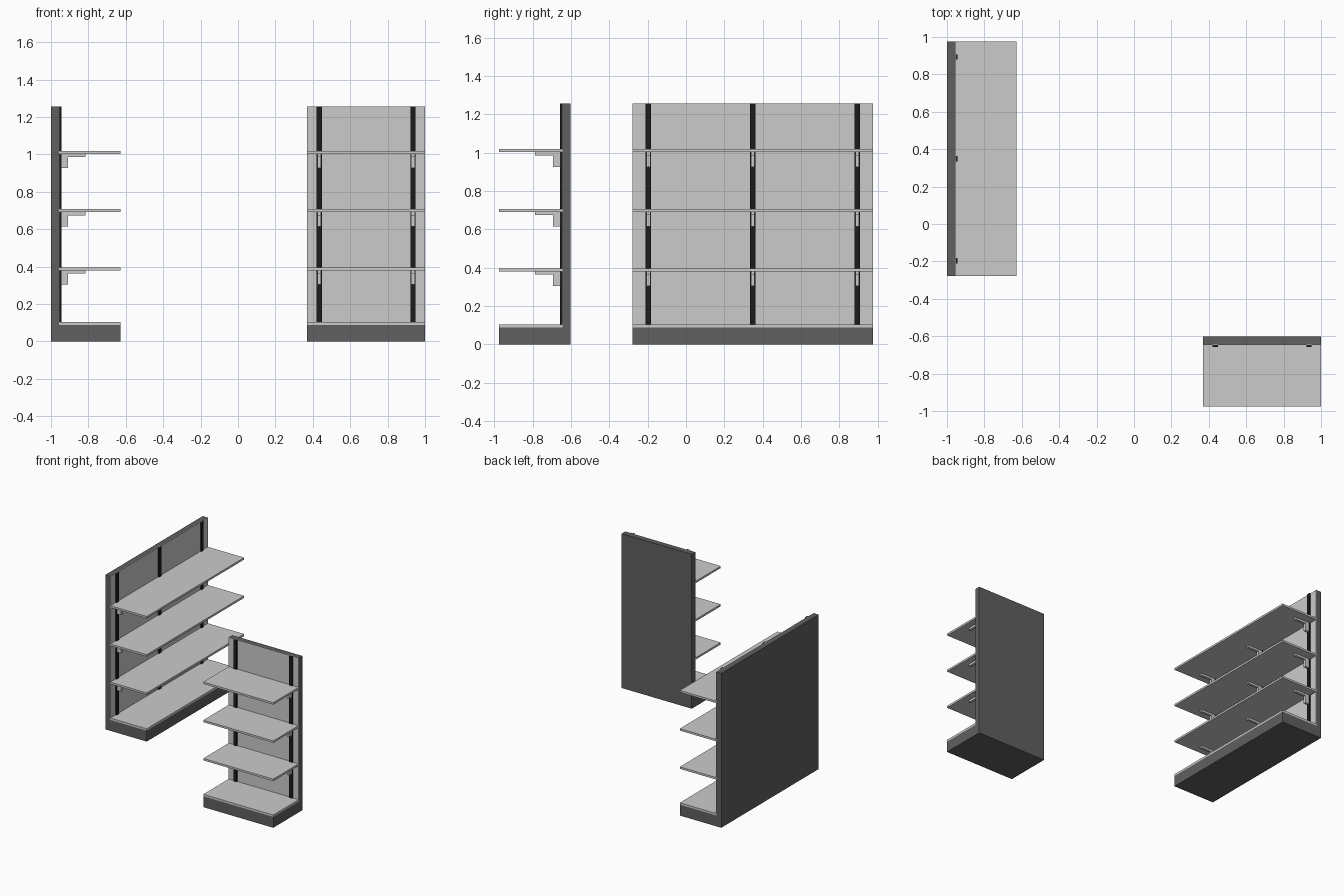
import bpy
import bmesh
from mathutils import Matrix, Vector

if "Cube" in bpy.data.objects:
    bpy.data.objects.remove(bpy.data.objects["Cube"])


def material(name, grey):
    m = bpy.data.materials.new(name)
    m.diffuse_color = (grey, grey, grey, 1)
    m.use_nodes = True
    m.node_tree.nodes["Principled BSDF"].inputs["Base Color"].default_value = m.diffuse_color
    return m


LIGHT = material("light_grey_metal", 0.60)
DARK = material("dark_grey_frame", 0.115)
BLACK = material("black_rail", 0.012)

DEPTH, HEIGHT = 0.373, 1.256
PANEL = 0.042            # back panel thickness
FACE = 0.046             # front of the light facing sheet
SHELF_TOPS = (0.396, 0.707, 1.018)
THICK = 0.016


def extrusion(name, profile, u0, u1, mat, place):
    """Extrude a (depth, height) profile along the unit's width u0..u1.
    Local axes: x = width, -y = away from the back, z = up."""
    bm = bmesh.new()
    face = bm.faces.new([bm.verts.new((u0, -d, z)) for d, z in profile])
    new = bmesh.ops.extrude_face_region(bm, geom=[face])["geom"]
    bmesh.ops.translate(bm, vec=Vector((u1 - u0, 0, 0)),
                        verts=[v for v in new if isinstance(v, bmesh.types.BMVert)])
    bmesh.ops.recalc_face_normals(bm, faces=bm.faces)
    bm.transform(place)
    me = bpy.data.meshes.new(name)
    bm.to_mesh(me)
    bm.free()
    me.materials.append(mat)
    bpy.context.collection.objects.link(bpy.data.objects.new(name, me))


def rect(d0, d1, z0, z1):
    return [(d0, z0), (d1, z0), (d1, z1), (d0, z1)]


def shelving(prefix, width, rails, place):
    h = width / 2

    # L-shaped frame: plinth and back panel in one profile
    extrusion(prefix + "_frame",
              [(0, 0), (DEPTH, 0), (DEPTH, 0.088), (PANEL, 0.088),
               (PANEL, HEIGHT), (0, HEIGHT)], -h, h, DARK, place)
    # light facing sheet and base deck
    extrusion(prefix + "_panel_facing", rect(PANEL, FACE, 0.088, HEIGHT), -h, h, LIGHT, place)
    extrusion(prefix + "_base_deck", rect(FACE, DEPTH, 0.088, 0.104), -h, h, LIGHT, place)

    # slotted rails
    for i, u in enumerate(rails):
        extrusion(f"{prefix}_rail_{i}", rect(FACE, 0.056, 0.104, HEIGHT),
                  u - 0.014, u + 0.014, BLACK, place)

    # shelves with their L brackets
    for s, top in enumerate(SHELF_TOPS):
        low = top - THICK
        extrusion(f"{prefix}_shelf_{s}", rect(FACE, DEPTH, low, top), -h, h, LIGHT, place)
        bracket = [(0.055, low), (0.055, low - 0.076), (0.091, low - 0.076),
                   (0.091, low - 0.017), (0.185, low - 0.017), (0.185, low)]
        for i, u in enumerate(rails):
            extrusion(f"{prefix}_bracket_{s}_{i}", bracket, u - 0.01, u + 0.01, LIGHT, place)


# narrow unit faces the front, long unit faces right
shelving("narrow_unit", 0.63, (-0.251, 0.251), Matrix.Translation((0.685, -0.602, 0)))
shelving("long_unit", 1.253, (-0.545, 0, 0.545),
         Matrix.Translation((-1, 0.3485, 0)) @ Matrix.Rotation(1.5707963, 4, 'Z'))
